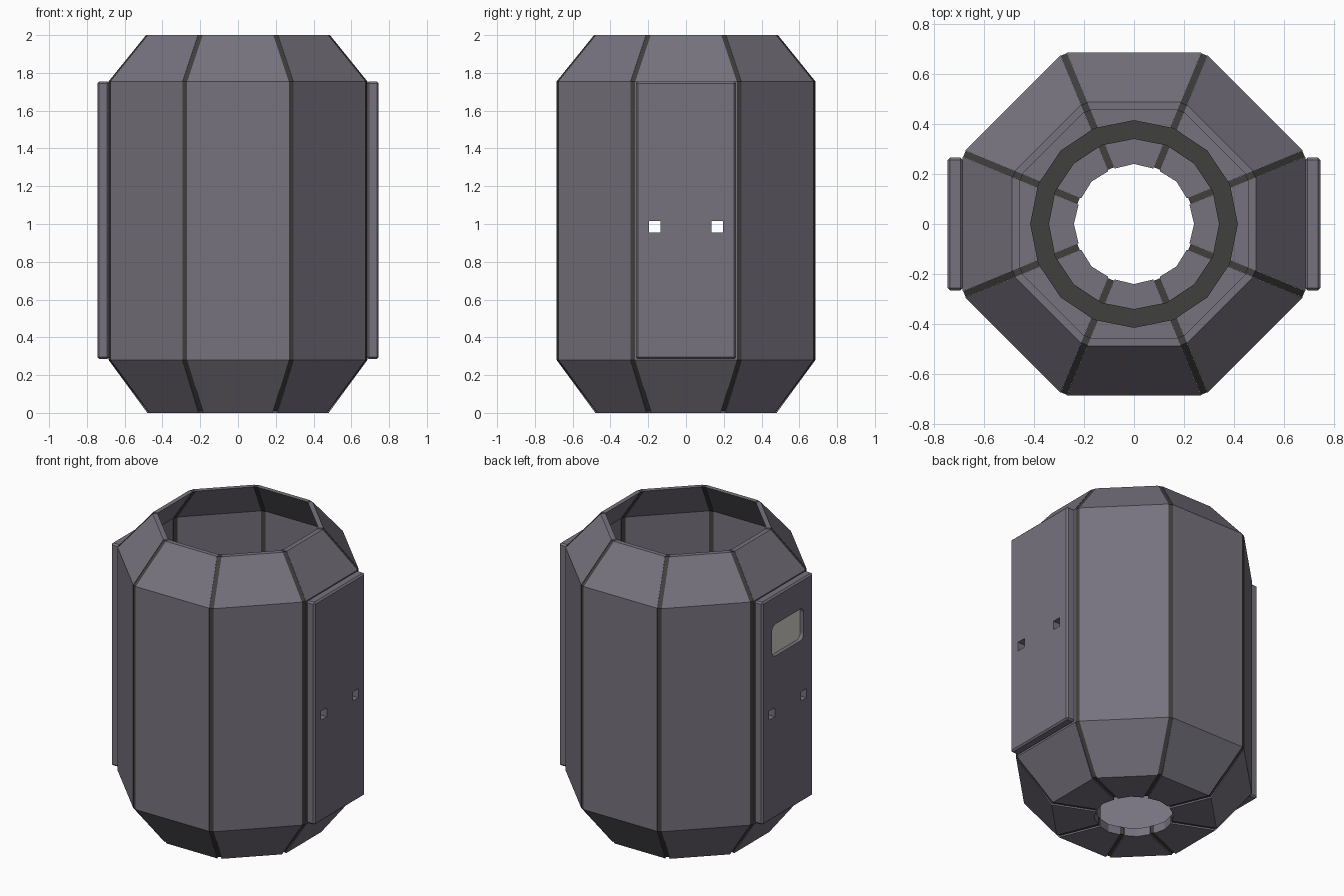
import bpy, bmesh, math
from mathutils import Matrix, Vector

if "Cube" in bpy.data.objects:
    bpy.data.objects.remove(bpy.data.objects["Cube"])


def material(name, color):
    m = bpy.data.materials.new(name)
    m.use_nodes = True
    m.diffuse_color = (*color, 1)
    m.node_tree.nodes["Principled BSDF"].inputs["Base Color"].default_value = (*color, 1)
    return m


HULL = material("hull grey", (0.185, 0.17, 0.21))
SEAL = material("dark seal", (0.05, 0.05, 0.048))
GLASS = material("pale glass", (0.70, 0.68, 0.62))

STEP = math.pi / 4
TAN, COS = math.tan(STEP / 2), math.cos(STEP / 2)
GAP = 0.015


def finish(name, bm, mat):
    bmesh.ops.recalc_face_normals(bm, faces=bm.faces)
    me = bpy.data.meshes.new(name)
    bm.to_mesh(me)
    bm.free()
    me.materials.append(mat)
    ob = bpy.data.objects.new(name, me)
    bpy.context.collection.objects.link(ob)
    return ob


def loft(name, columns, mat, angle):
    """Join matching closed outlines side by side, cap the ends, turn about z."""
    bm = bmesh.new()
    rows = [[bm.verts.new(p) for p in col] for col in columns]
    n = len(rows[0])
    for a, b in zip(rows, rows[1:]):
        for i in range(n):
            j = (i + 1) % n
            bm.faces.new((a[i], a[j], b[j], b[i]))
    bm.faces.new(rows[0])
    bm.faces.new(rows[-1][::-1])
    bm.transform(Matrix.Rotation(angle, 4, "Z"))
    return finish(name, bm, mat)


def box(name, center, size, mat, bevel=0, segments=1, along_x=False):
    bm = bmesh.new()
    bmesh.ops.create_cube(bm, size=1)
    bm.transform(Matrix.Translation(center) @ Matrix.Diagonal((*size, 1)))
    edges = bm.edges[:]
    if along_x:
        edges = [e for e in edges
                 if abs((e.verts[0].co - e.verts[1].co).x) > 1e-4]
    if bevel:
        bmesh.ops.bevel(bm, geom=edges, offset=bevel, segments=segments,
                        profile=0.5, affect="EDGES")
    return finish(name, bm, mat)


def cut(ob, cutter):
    mod = ob.modifiers.new("cut", "BOOLEAN")
    mod.operation, mod.solver, mod.object = "DIFFERENCE", "EXACT", cutter
    graph = bpy.context.evaluated_depsgraph_get()
    me = bpy.data.meshes.new_from_object(ob.evaluated_get(graph))
    ob.modifiers.clear()
    ob.data = me


# Section through one side: floor, lower slope, wall, upper slope and back inside
HOLE = 0.24
OUTER = [(HOLE, 0), (0.48, 0), (0.685, 0.28), (0.685, 1.755), (0.487, 2)]
INNER = [(0.457, 2), (0.653, 1.745), (0.653, 0.292), (0.46, 0.055), (HOLE, 0.055)]

# Eight wall panels
panels = []
for k in range(8):
    columns = []
    for side in (-1, 0, 1):
        col = []
        for r, z in OUTER + INNER:
            a = r * COS if r == HOLE and side else r
            col.append(Vector((a, side * (a * TAN - GAP), z)))
        columns.append(col)
    panels.append(loft(f"wall_panel_{k + 1}", columns, HULL, k * STEP))

# Recessed seals in the eight corner seams
sink = 0.008
seal = [(r / COS - sink, z + (0.01 if z == 0 else 0)) for r, z in OUTER]
seal += [(r / COS - sink, z) for r, z in INNER]
seal[0] = (HOLE, seal[0][1])
seal[-1] = (HOLE, INNER[-1][1] + 0.006)
for k in range(8):
    columns = [[(r, s * 0.0137, z) for r, z in seal] for s in (-1, 1)]
    loft(f"corner_seal_{k + 1}", columns, SEAL, (k + 0.5) * STEP)

# Flat ring lying on the floor
bm = bmesh.new()
loops = []
for r, z in ((0.415, 0.05), (0.415, 0.07), (0.34, 0.07), (0.34, 0.05)):
    loops.append([bm.verts.new((r * math.cos(i * STEP / 2), r * math.sin(i * STEP / 2), z))
                  for i in range(16)])
for a, b in zip(loops, loops[1:] + loops[:1]):
    for i in range(16):
        j = (i + 1) % 16
        bm.faces.new((a[i], a[j], b[j], b[i]))
finish("floor_ring", bm, SEAL)

# Doors on both sides
left_door, right_door = [
    box(name, (s * 0.714, 0, 1.02), (0.062, 0.53, 1.47), HULL, bevel=0.01)
    for name, s in (("left_door", 1), ("right_door", -1))]

# Square grip holes through doors and walls
for y in (-0.165, 0.165):
    cutter = box("grip_cutter", (0, y, 0.985), (2, 0.06, 0.06), HULL)
    cutter.hide_render = True
    for ob in (left_door, right_door, panels[0], panels[4]):
        cut(ob, cutter)
    bpy.data.objects.remove(cutter)

# Rounded window in one door
cutter = box("window_cutter", (-0.7, 0, 1.46), (0.3, 0.33, 0.21), HULL,
             bevel=0.035, segments=3, along_x=True)
cutter.hide_render = True
for ob in (right_door, panels[4]):
    cut(ob, cutter)
bpy.data.objects.remove(cutter)
box("window_pane", (-0.715, 0, 1.46), (0.009, 0.33, 0.21), GLASS,
    bevel=0.035, segments=3, along_x=True)
